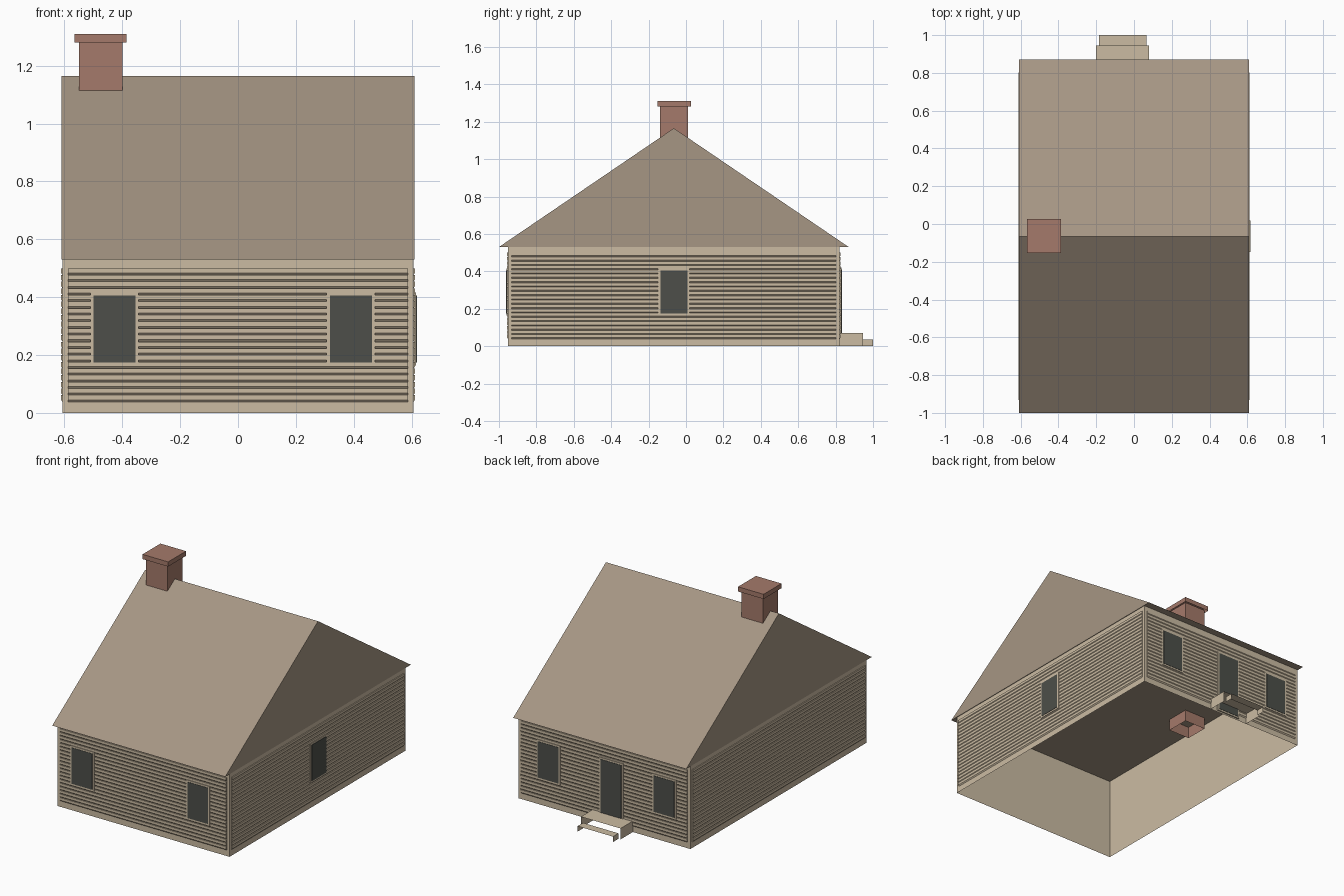
import bpy
import bmesh
from math import pi
from mathutils import Matrix, Vector

if "Cube" in bpy.data.objects:
    bpy.data.objects.remove(bpy.data.objects["Cube"], do_unlink=True)


def material(name, rgb):
    m = bpy.data.materials.new(name)
    m.use_nodes = True
    m.diffuse_color = (*rgb, 1)
    m.node_tree.nodes["Principled BSDF"].inputs["Base Color"].default_value = (*rgb, 1)
    return m


TAN = material("tan siding", (0.60, 0.50, 0.365))
ROOF = material("taupe roof", (0.38, 0.305, 0.23))
BRICK = material("red brick", (0.375, 0.195, 0.145))
GLASS = material("dark glass", (0.074, 0.078, 0.068))

HALF_X, HALF_Y, MID_Y = 0.606, 0.886, -0.065
EAVE, RIDGE = 0.53, 1.165
LAP = 0.006


def finish(name, bm, mat, matrix=Matrix()):
    mesh = bpy.data.meshes.new(name)
    bm.to_mesh(mesh)
    bm.free()
    mesh.materials.append(mat)
    obj = bpy.data.objects.new(name, mesh)
    obj.matrix_world = matrix
    bpy.context.collection.objects.link(obj)
    return obj


def add_box(bm, lo, hi, open_sides=()):
    """Box between two corners; open_sides lists outward directions to leave out."""
    lo, hi = Vector(lo), Vector(hi)
    size = hi - lo
    made = bmesh.ops.create_cube(bm, size=1, matrix=Matrix.Translation((lo + hi) / 2)
                                 @ Matrix.Diagonal((*size, 1)))
    bm.normal_update()
    faces = {f for v in made["verts"] for f in v.link_faces}
    gone = [f for f in faces if any(f.normal.dot(Vector(d)) > 0.9 for d in open_sides)]
    if gone:
        bmesh.ops.delete(bm, geom=gone, context="FACES")


def box(name, lo, hi, mat, open_sides=(), matrix=Matrix()):
    bm = bmesh.new()
    add_box(bm, lo, hi, open_sides)
    return finish(name, bm, mat, matrix)


def add_prism(bm, profile, half):
    """Extrude a (y, z) profile along x, from -half to half."""
    a, b = [[bm.verts.new((x, y, z)) for y, z in profile] for x in (-half, half)]
    n = len(profile)
    bm.faces.new(a)
    bm.faces.new(b[::-1])
    for i in range(n):
        j = (i + 1) % n
        bm.faces.new((a[i], b[i], b[j], a[j]))
    bmesh.ops.recalc_face_normals(bm, faces=bm.faces)


UP, DOWN, FRONT, BACK = (0, 0, 1), (0, 0, -1), (0, -1, 0), (0, 1, 0)

# Hollow wall shell and closed roof
box("walls", (-HALF_X, MID_Y - HALF_Y, 0), (HALF_X, MID_Y + HALF_Y, EAVE), TAN, (UP, DOWN))
bm = bmesh.new()
add_prism(bm, [(-1.0, EAVE), (0.87, EAVE), (MID_Y, RIDGE)], 0.61)
finish("roof", bm, ROOF)


# Wall frames: local x runs along the wall, local -y points outward
def wall_frame(angle, distance):
    return (Matrix.Translation((0, MID_Y, 0)) @ Matrix.Rotation(angle, 4, "Z")
            @ Matrix.Translation((0, -distance, 0)))


frames = {
    "front": (wall_frame(0, HALF_Y), 0.587),
    "left": (wall_frame(pi / 2, HALF_X), 0.868),
    "back": (wall_frame(pi, HALF_Y), 0.587),
    "right": (wall_frame(-pi / 2, HALF_X), 0.868),
}

# Lapped boards with a slanted lower edge
BOARDS, BOTTOM, TOP = 20, 0.038, 0.5
pitch = (TOP - BOTTOM) / BOARDS
for side, (frame, half) in frames.items():
    bm = bmesh.new()
    for i in range(BOARDS):
        z = BOTTOM + i * pitch
        add_prism(bm, [(0, z), (-LAP, z + 0.007), (-LAP, z + pitch), (0, z + pitch)], half)
    finish(side + "_siding", bm, TAN, frame)


# Framed openings laid over the boards
def opening(name, side, u, z0, z1, width=0.145, rim=0.011):
    frame = frames[side][0]
    w = width / 2
    box(name + "_frame", (u - w - rim, -0.010, z0 - rim), (u + w + rim, -0.002, z1 + rim),
        TAN, (), frame)
    box(name + "_pane", (u - w, -0.012, z0), (u + w, -0.004, z1), GLASS, (), frame)


for label, x in (("left", 0.39), ("right", -0.427)):
    opening("front_window_" + label, "front", x, 0.175, 0.405)
    opening("back_window_" + label, "back", -x, 0.175, 0.405)
opening("side_window", "left", 0, 0.175, 0.405)
opening("back_door", "back", 0.053, 0.02, 0.41)

# Steps: treads with side panels, no risers
box("upper_step", (-0.2, 0.82, 0), (0.08, 0.945, 0.07), TAN, (DOWN, FRONT, BACK))
box("lower_step", (-0.185, 0.945, 0), (0.065, 1.0, 0.035), TAN, (DOWN, FRONT, BACK))

# Chimney, open below, with a wider cap
box("chimney", (-0.55, -0.14, 0.455), (-0.4, 0.01, 1.285), BRICK, (DOWN,))
box("chimney_cap", (-0.566, -0.153, 1.28), (-0.386, 0.027, 1.31), BRICK, (DOWN,))
